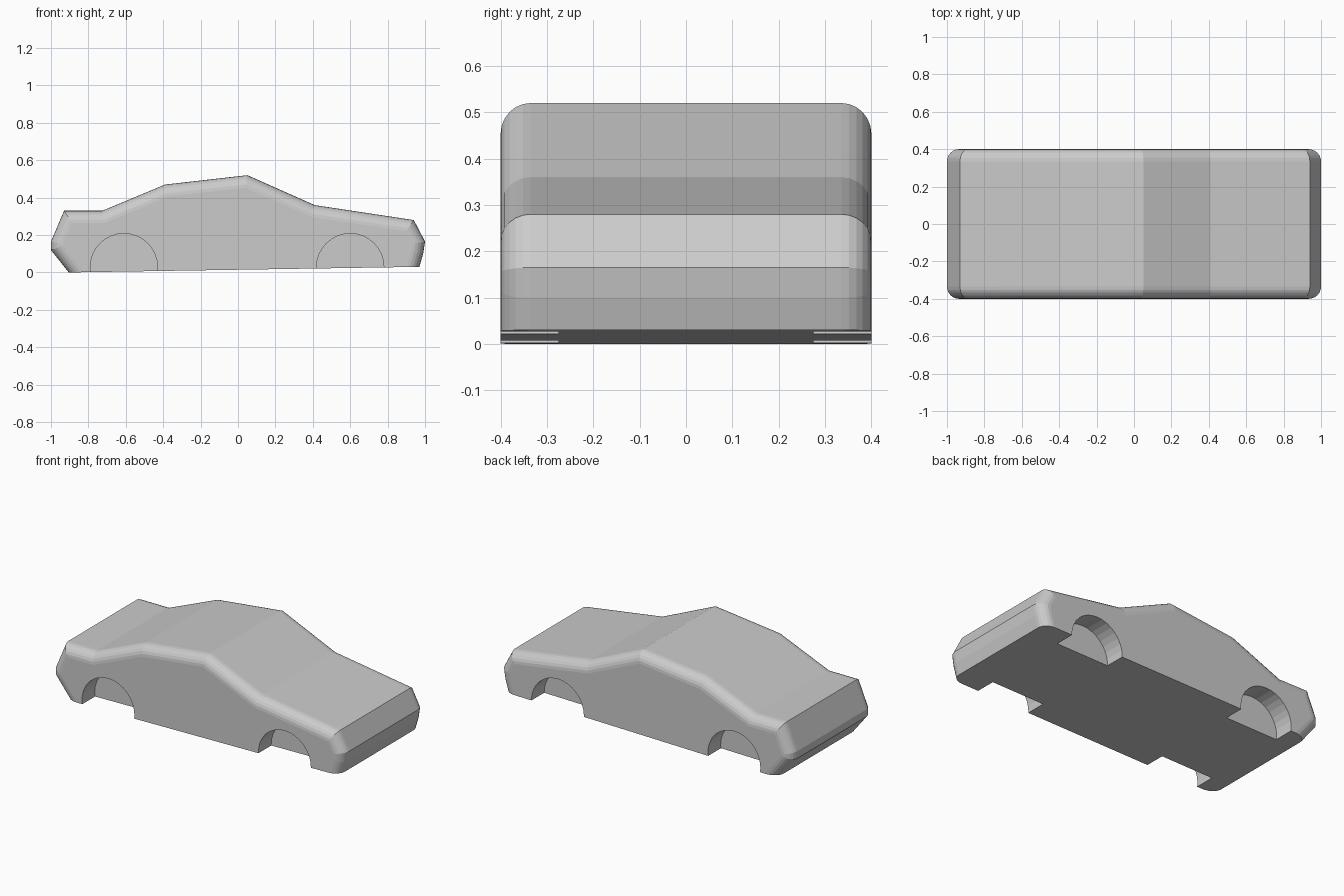
import bpy, bmesh, math
from mathutils import Matrix

cube = bpy.data.objects.get("Cube")
if cube:
    bpy.data.objects.remove(cube, do_unlink=True)

HALF_WIDTH = 0.4
WELL_INNER = 0.275
WELL_RADIUS = 0.18
WELL_Z = 0.028

grey = bpy.data.materials.new("body grey")
grey.use_nodes = True
colour = (0.6, 0.6, 0.6, 1)
grey.diffuse_color = colour
grey.node_tree.nodes["Principled BSDF"].inputs["Base Color"].default_value = colour


def add_object(name, bm):
    bmesh.ops.recalc_face_normals(bm, faces=bm.faces[:])
    mesh = bpy.data.meshes.new(name)
    bm.to_mesh(mesh)
    bm.free()
    mesh.materials.append(grey)
    obj = bpy.data.objects.new(name, mesh)
    bpy.context.collection.objects.link(obj)
    return obj


# Side outline (x, z), from the lower rear over the roof to the lower nose
profile = [(-0.905, 0.0), (-1.0, 0.12), (-1.0, 0.165), (-0.93, 0.33),
           (-0.725, 0.33), (-0.39, 0.47), (0.05, 0.52), (0.41, 0.36),
           (0.94, 0.28), (1.0, 0.165), (0.99, 0.1), (0.97, 0.03)]

# Car body: extruded outline with rounded side edges, flat underside
bm = bmesh.new()
side = bm.faces.new([bm.verts.new((x, -HALF_WIDTH, z)) for x, z in profile])
extruded = bmesh.ops.extrude_face_region(bm, geom=[side], use_keep_orig=True)
far_verts = [g for g in extruded["geom"] if isinstance(g, bmesh.types.BMVert)]
bmesh.ops.translate(bm, verts=far_verts, vec=(0, 2 * HALF_WIDTH, 0))
bmesh.ops.recalc_face_normals(bm, faces=bm.faces[:])


def is_rounded(edge):
    a, b = (v.co for v in edge.verts)
    on_one_side = abs(a.y - b.y) < 1e-4
    on_underside = max(a.z, b.z) < 0.05
    return on_one_side and not on_underside


bmesh.ops.bevel(bm, geom=[e for e in bm.edges if is_rounded(e)], offset=0.065,
                offset_type='OFFSET', segments=6, profile=0.5,
                affect='EDGES', clamp_overlap=True)
body = add_object("car_body", bm)

# Wheel wells: cut with four cylinders
for x in (-0.61, 0.6):
    for sign in (-1, 1):
        depth = 0.3
        y = sign * (WELL_INNER + depth / 2)
        bm = bmesh.new()
        bmesh.ops.create_cone(
            bm, cap_ends=True, segments=32, radius1=WELL_RADIUS,
            radius2=WELL_RADIUS, depth=depth,
            matrix=Matrix.Translation((x, y, WELL_Z)) @ Matrix.Rotation(math.pi / 2, 4, 'X'))
        cutter = add_object("wheel_well_cutter", bm)
        cutter.hide_render = True
        cut = body.modifiers.new("wheel_well", 'BOOLEAN')
        cut.operation = 'DIFFERENCE'
        cut.solver = 'EXACT'
        cut.object = cutter
        bpy.context.view_layer.objects.active = body
        bpy.ops.object.modifier_apply(modifier=cut.name)
        bpy.data.objects.remove(cutter, do_unlink=True)
